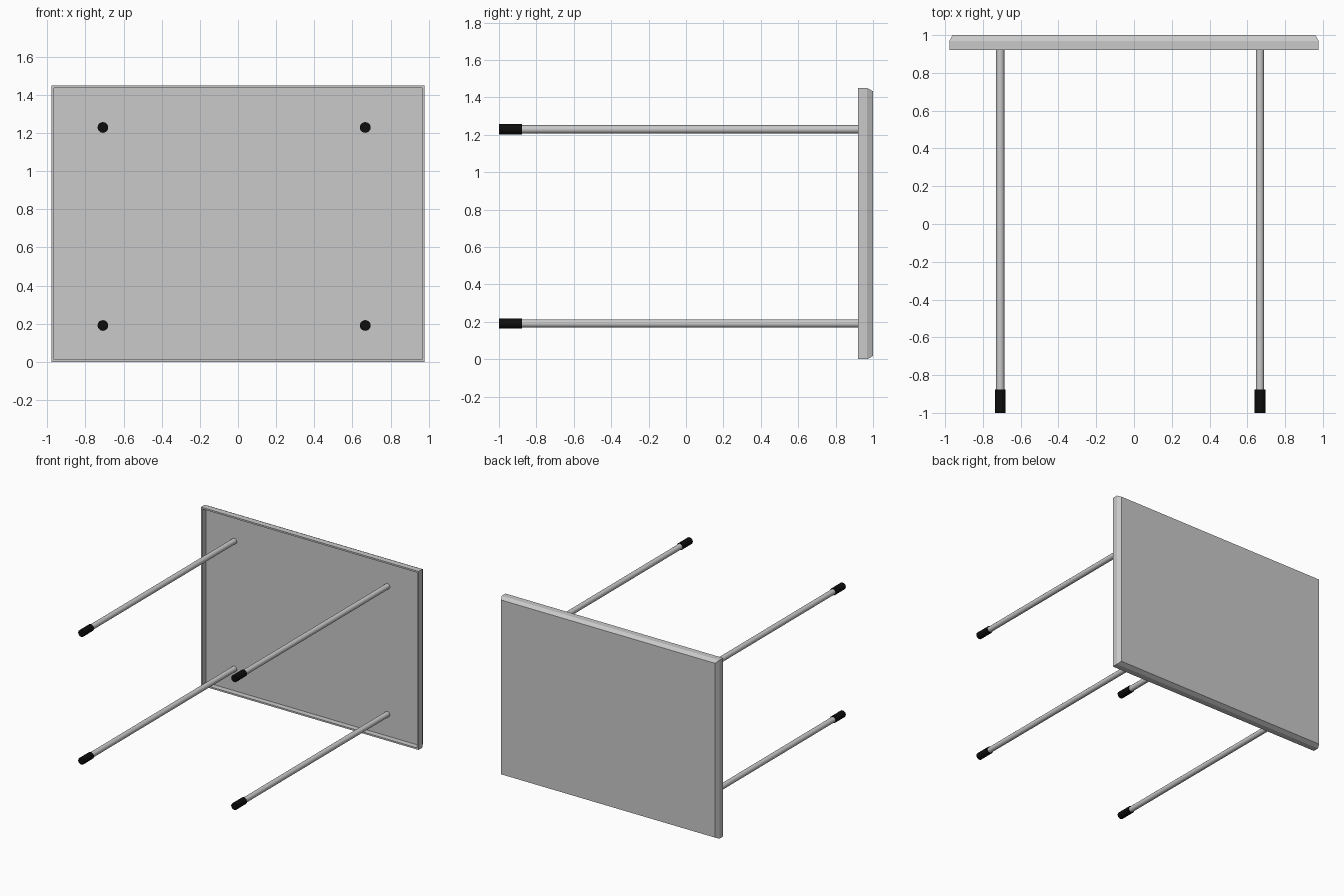
import bpy, bmesh, math
from mathutils import Matrix

cube = bpy.data.objects.get("Cube")
if cube:
    bpy.data.objects.remove(cube, do_unlink=True)


def material(name, rgb):
    m = bpy.data.materials.new(name)
    m.use_nodes = True
    m.diffuse_color = (*rgb, 1)
    m.node_tree.nodes["Principled BSDF"].inputs["Base Color"].default_value = (*rgb, 1)
    return m


GREY = material("light grey", (0.59, 0.59, 0.59))
BLACK = material("rubber black", (0.004, 0.004, 0.004))


def make_object(name, bm, mat):
    bmesh.ops.recalc_face_normals(bm, faces=bm.faces)
    mesh = bpy.data.meshes.new(name)
    bm.to_mesh(mesh)
    bm.free()
    mesh.materials.append(mat)
    ob = bpy.data.objects.new(name, mesh)
    bpy.context.collection.objects.link(ob)
    return ob


def rod(name, x, z, y0, y1, radius, mat):
    """Smooth cylinder lying along y."""
    bm = bmesh.new()
    place = Matrix.Translation((x, (y0 + y1) / 2, z)) @ Matrix.Rotation(math.pi / 2, 4, 'X')
    bmesh.ops.create_cone(bm, cap_ends=True, segments=20, radius1=radius, radius2=radius,
                          depth=y1 - y0, matrix=place)
    ob = make_object(name, bm, mat)
    bpy.ops.object.select_all(action='DESELECT')
    ob.select_set(True)
    bpy.context.view_layer.objects.active = ob
    bpy.ops.object.shade_smooth_by_angle(angle=math.radians(40))


# Table top: rectangular rings (inset, y) from the recessed underside,
# over the thin rim, to the chamfered outer face
HALF_W, HEIGHT = 0.978, 1.45
PROFILE = [(0.013, 0.965), (0.013, 0.92), (0, 0.92), (0, 0.968), (0.017, 1.0)]
bm = bmesh.new()
rings = []
for inset, y in PROFILE:
    w, lo, hi = HALF_W - inset, inset, HEIGHT - inset
    rings.append([bm.verts.new((x, y, z)) for x, z in ((-w, lo), (w, lo), (w, hi), (-w, hi))])
for a, b in zip(rings, rings[1:]):
    for i in range(4):
        j = (i + 1) % 4
        bm.faces.new((a[i], a[j], b[j], b[i]))
bm.faces.new(rings[0])
bm.faces.new(rings[-1])
make_object("table_top", bm, GREY)

# Four legs with rubber feet
for side, x in (("right", -0.708), ("left", 0.667)):
    for level, z in (("lower", 0.191), ("upper", 1.229)):
        rod(f"{level}_{side}_leg", x, z, -0.99, 0.97, 0.022, GREY)
        rod(f"{level}_{side}_foot", x, z, -1.0, -0.877, 0.028, BLACK)
